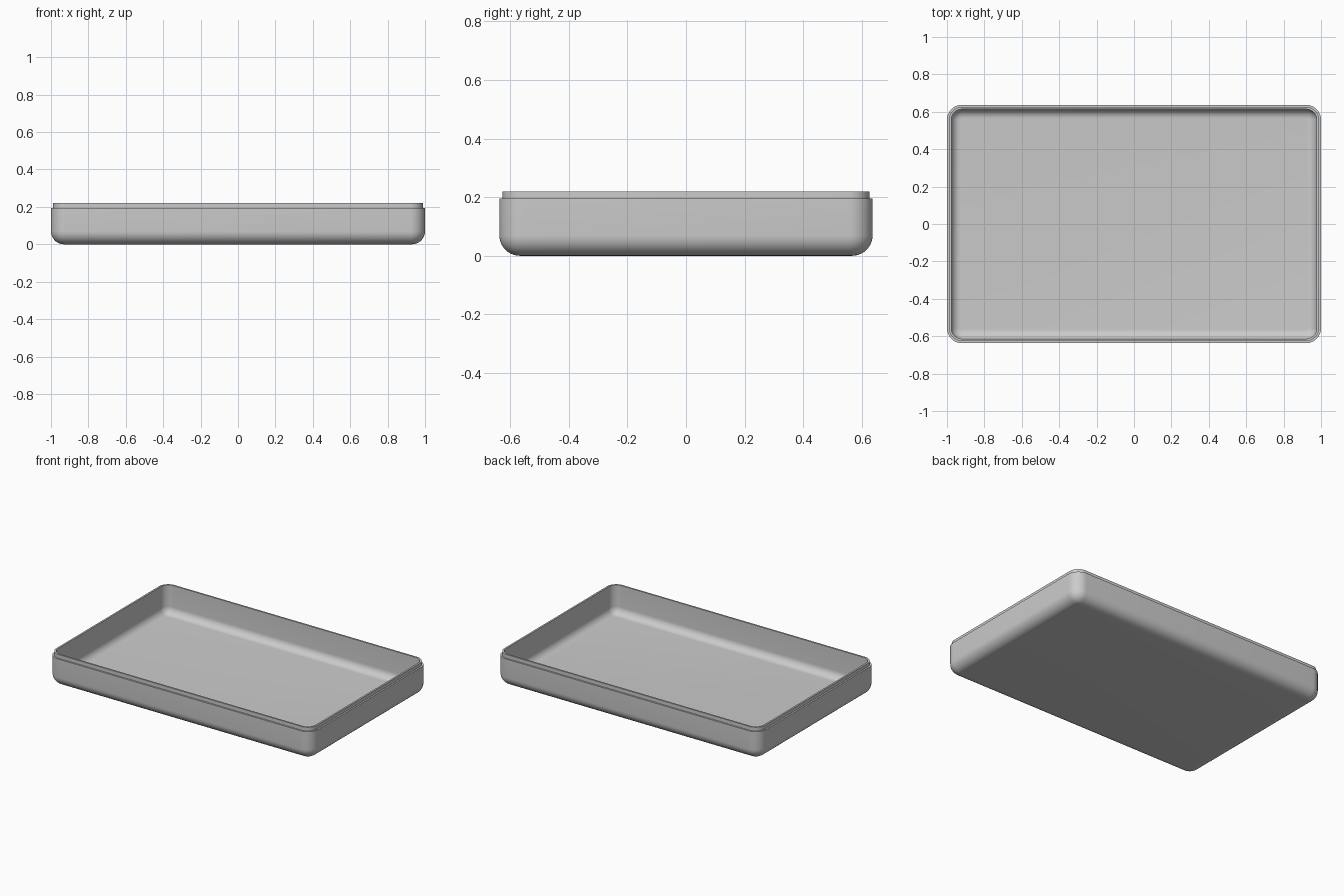
import bpy
import bmesh
from math import sin, cos, pi, radians

cube = bpy.data.objects.get("Cube")
if cube:
    bpy.data.objects.remove(cube, do_unlink=True)

HALF_X, HALF_Y = 1.0, 0.637
CORNER = 0.08              # plan corner radius of the outer wall
HEIGHT, STEP_Z = 0.22, 0.195
LIP, WALL, FLOOR = 0.011, 0.023, 0.023
OUTER_FILLET, INNER_FILLET = 0.07, 0.05
SEGMENTS = 10


def material(name, color):
    mat = bpy.data.materials.new(name)
    mat.use_nodes = True
    mat.diffuse_color = color
    mat.node_tree.nodes["Principled BSDF"].inputs["Base Color"].default_value = color
    return mat


def fillet(inset, base, radius):
    """Section points (inset, z) curving from the floor up to the wall."""
    steps = [pi / 2 * i / SEGMENTS for i in range(SEGMENTS + 1)]
    return [(inset + radius * (1 - sin(a)), base + radius * (1 - cos(a))) for a in steps]


def rounded_ring(bm, inset, z):
    """Rounded rectangle of vertices, offset inwards from the outer wall."""
    r = CORNER - inset
    cx, cy = HALF_X - CORNER, HALF_Y - CORNER
    ring = []
    for quarter, (sx, sy) in enumerate([(1, 1), (-1, 1), (-1, -1), (1, -1)]):
        for i in range(SEGMENTS + 1):
            a = pi / 2 * (quarter + i / SEGMENTS)
            ring.append(bm.verts.new((sx * cx + r * cos(a), sy * cy + r * sin(a), z)))
    return ring


# Wall section: outer base, step, raised lip, inner wall, inner floor
section = fillet(0, 0, OUTER_FILLET)
section += [(0, STEP_Z), (LIP, STEP_Z), (LIP, HEIGHT), (WALL, HEIGHT)]
section += reversed(fillet(WALL, FLOOR, INNER_FILLET))

# Sweep the section round the tray, then close the base and the floor
bm = bmesh.new()
rings = [rounded_ring(bm, inset, z) for inset, z in section]
for low, high in zip(rings, rings[1:]):
    for i in range(len(low)):
        j = (i + 1) % len(low)
        bm.faces.new((low[i], low[j], high[j], high[i]))
bm.faces.new(reversed(rings[0]))
bm.faces.new(rings[-1])
bmesh.ops.recalc_face_normals(bm, faces=bm.faces)

mesh = bpy.data.meshes.new("tray")
bm.to_mesh(mesh)
bm.free()
mesh.materials.append(material("grey plastic", (0.6, 0.6, 0.6, 1)))
tray = bpy.data.objects.new("tray", mesh)
bpy.context.collection.objects.link(tray)

# Smooth fillets, crisp lip edges
bpy.ops.object.select_all(action="DESELECT")
tray.select_set(True)
bpy.context.view_layer.objects.active = tray
bpy.ops.object.shade_smooth_by_angle(angle=radians(30))
